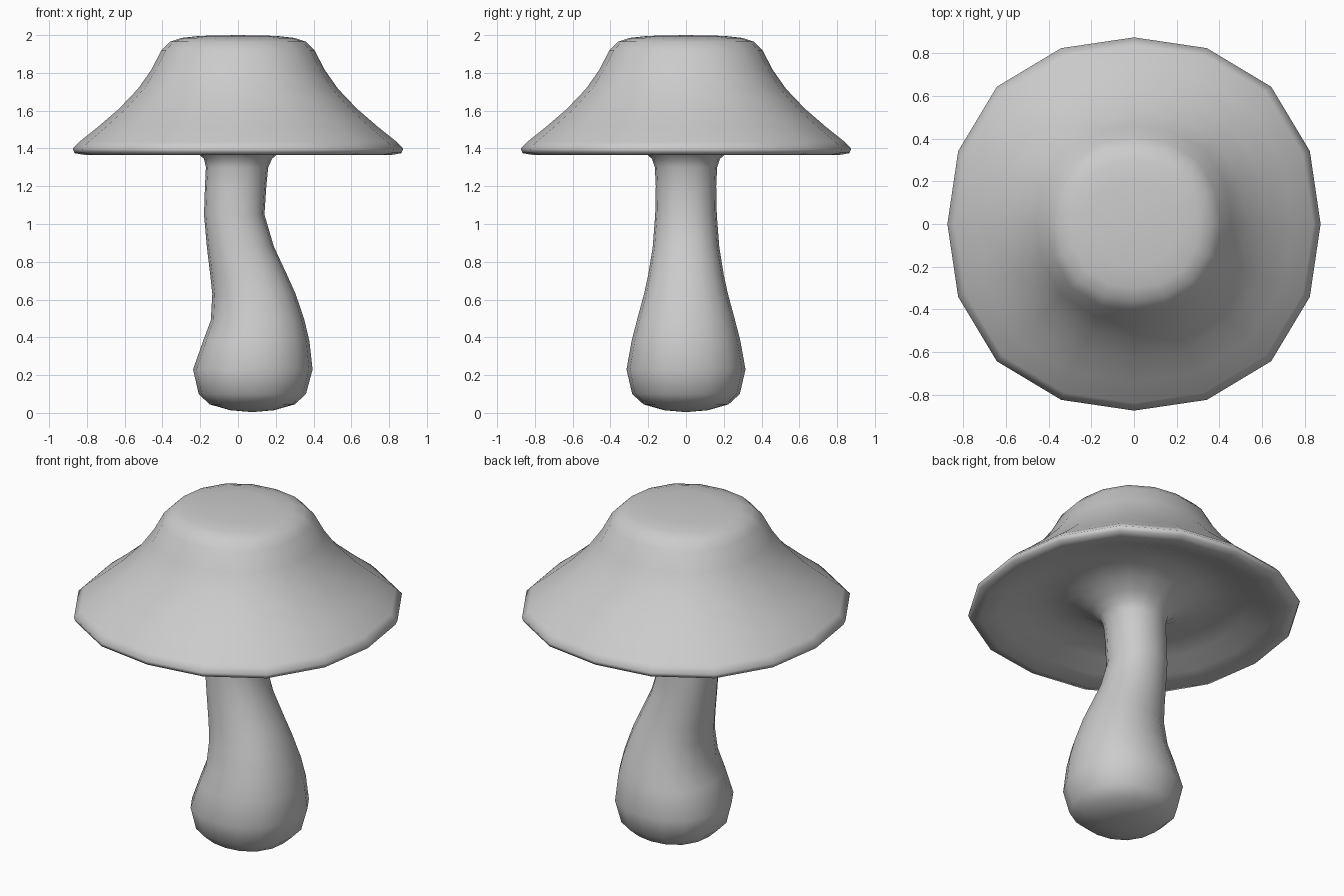
import bpy, bmesh
from math import sin, cos, pi

SIDES = 16

# Cap: (radius, z) from the crown, over the rim, through the hollow underside
cap = [(0.20, 1.996), (0.30, 1.985), (0.36, 1.965), (0.405, 1.92), (0.46, 1.815),
       (0.53, 1.715), (0.63, 1.61), (0.74, 1.515), (0.84, 1.435), (0.875, 1.40),
       (0.865, 1.375), (0.81, 1.365), (0.72, 1.39), (0.61, 1.435), (0.50, 1.465),
       (0.40, 1.465), (0.30, 1.43), (0.225, 1.385), (0.18, 1.345)]

# Bent stem: (left x, right x, half depth, z) going down to the bulb
stem = [(-0.17, 0.16, 0.165, 1.30), (-0.175, 0.15, 0.16, 1.20),
        (-0.18, 0.14, 0.163, 1.05), (-0.165, 0.19, 0.176, 0.88),
        (-0.147, 0.26, 0.20, 0.73), (-0.136, 0.305, 0.222, 0.63),
        (-0.144, 0.352, 0.26, 0.49), (-0.185, 0.378, 0.288, 0.38),
        (-0.238, 0.395, 0.315, 0.23), (-0.208, 0.36, 0.285, 0.10),
        (-0.15, 0.30, 0.225, 0.045), (-0.04, 0.19, 0.115, 0.014)]

rings = [(0, r, r, z) for r, z in cap]
rings += [((a + b) / 2, (b - a) / 2, d, z) for a, b, d, z in stem]

# Join the rings into one skin with slightly squared cross-sections
bm = bmesh.new()
loops = []
for cx, rx, ry, z in rings:
    loop = []
    for i in range(SIDES):
        a = 2 * pi * i / SIDES
        k = 1.02 - 0.02 * cos(4 * a)
        loop.append(bm.verts.new((cx + rx * k * cos(a), ry * k * sin(a), z)))
    loops.append(loop)
for up, low in zip(loops, loops[1:]):
    for i in range(SIDES):
        j = (i + 1) % SIDES
        bm.faces.new((up[i], low[i], low[j], up[j]))

# Close crown and foot
for loop, x, z in ((loops[0], 0, 2.0), (loops[-1], 0.075, 0.004)):
    tip = bm.verts.new((x, 0, z))
    for i in range(SIDES):
        bm.faces.new((loop[i], loop[(i + 1) % SIDES], tip))
bmesh.ops.recalc_face_normals(bm, faces=bm.faces)
for f in bm.faces:
    f.smooth = True

mesh = bpy.data.meshes.new("mushroom")
bm.to_mesh(mesh)
bm.free()
bpy.context.collection.objects.link(bpy.data.objects.new("mushroom", mesh))
